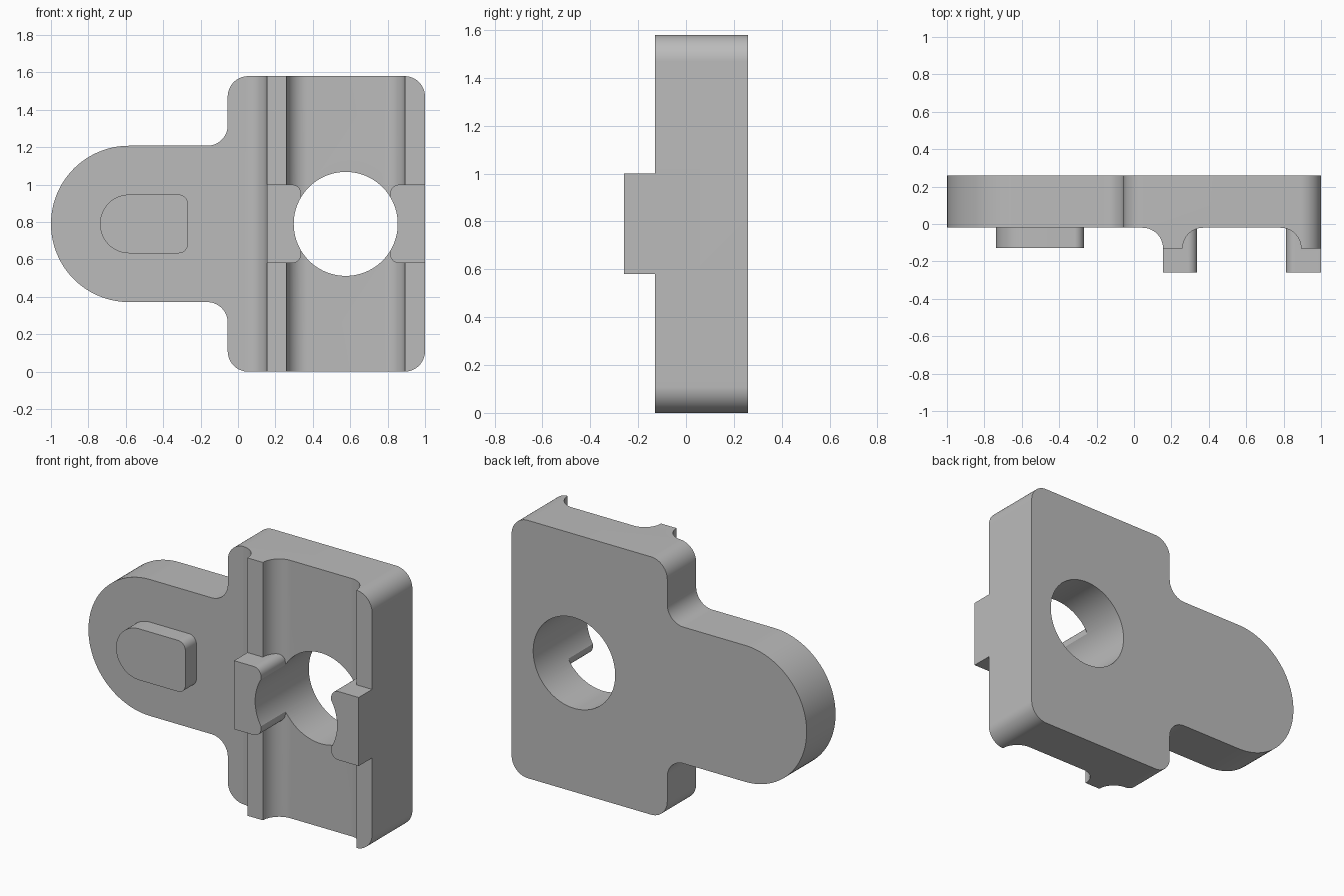
import bpy, bmesh
from math import pi, sin, cos
from mathutils import Vector

cube = bpy.data.objects.get("Cube")
if cube:
    bpy.data.objects.remove(cube, do_unlink=True)

grey = bpy.data.materials.new("mid grey")
grey.use_nodes = True
colour = (0.5, 0.5, 0.5, 1)
grey.diffuse_color = colour
grey.node_tree.nodes["Principled BSDF"].inputs["Base Color"].default_value = colour

MID = 0.79      # height of the centre line
BACK, FLOOR, RAIL, LUG = 0.26, -0.02, -0.13, -0.26   # depth levels


def fillet(corners, steps=24):
    """Round each (x, y, radius) corner of a polygon."""
    out = []
    for i, (x, y, r) in enumerate(corners):
        p = Vector((x, y))
        if r == 0:
            out.append(p)
            continue
        a = (Vector(corners[i - 1][:2]) - p).normalized()
        b = (Vector(corners[(i + 1) % len(corners)][:2]) - p).normalized()
        centre = p + (a + b) * r      # all corners are right angles
        for k in range(steps + 1):
            t = pi / 2 * k / steps
            out.append(centre - b * r * cos(t) - a * r * sin(t))
    return out


def prism(name, corners, low, high, axis="Y"):
    """Extrude a filleted outline along Y (outline in x, z) or Z (outline in x, y)."""
    bm = bmesh.new()
    place = (lambda p: (p.x, low, p.y)) if axis == "Y" else (lambda p: (p.x, p.y, low))
    face = bm.faces.new([bm.verts.new(place(p)) for p in fillet(corners)])
    top = bmesh.ops.extrude_face_region(bm, geom=[face])["geom"]
    shift = Vector((0, high - low, 0)) if axis == "Y" else Vector((0, 0, high - low))
    bmesh.ops.translate(bm, vec=shift, verts=[v for v in top if isinstance(v, bmesh.types.BMVert)])
    bmesh.ops.remove_doubles(bm, verts=bm.verts, dist=1e-5)
    bmesh.ops.recalc_face_normals(bm, faces=bm.faces)
    mesh = bpy.data.meshes.new(name)
    bm.to_mesh(mesh)
    bm.free()
    mesh.materials.append(grey)
    obj = bpy.data.objects.new(name, mesh)
    bpy.context.collection.objects.link(obj)
    return obj


def combine(target, tool, operation):
    mod = target.modifiers.new(tool.name, "BOOLEAN")
    mod.operation, mod.solver, mod.object = operation, "EXACT", tool
    bpy.context.view_layer.objects.active = target
    bpy.ops.object.modifier_apply(modifier=mod.name)
    bpy.data.objects.remove(tool, do_unlink=True)


def box(x0, x1, half, left_r, right_r):
    return [(x0, MID - half, left_r), (x1, MID - half, right_r),
            (x1, MID + half, right_r), (x0, MID + half, left_r)]


# Plate with rounded tongue, as deep as the rails
R, H, T = 0.11, 0.79, 0.418
half_outline = [(1, -H, R), (1, H, R), (-0.055, H, R), (-0.055, T, R), (-1, T, T - 0.0005)]
outline = half_outline[1:] + [(x, -z, r) for x, z, r in reversed(half_outline[1:])]
body = prism("mounting_plate", [(x, z + MID, r) for x, z, r in outline], RAIL, BACK)

# Cut the front down to the floor, leaving two filleted rails
combine(body, prism("tongue_cutter", [(-1.2, -0.5, 0), (0.155, -0.5, 0),
        (0.155, FLOOR, R), (-1.2, FLOOR, 0)], -0.2, 1.8, "Z"), "DIFFERENCE")
combine(body, prism("channel_cutter", [(0.26, -0.5, 0), (0.893, -0.5, 0),
        (0.893, FLOOR, R), (0.26, FLOOR, R)], -0.2, 1.8, "Z"), "DIFFERENCE")

# Two lugs on the rails and a raised pad on the tongue
combine(body, prism("inner_lug", box(0.155, 0.338, 0.21, 0, 0.05), LUG, 0.05), "UNION")
combine(body, prism("outer_lug", box(0.813, 1, 0.21, 0.05, 0), LUG, 0.05), "UNION")
combine(body, prism("tongue_pad", box(-0.738, -0.268, 0.157, 0.1565, 0.05), -0.127, 0.05), "UNION")

# Round through hole, which also trims the lugs
combine(body, prism("hole_cutter", box(0.298, 0.854, 0.278, 0.278, 0.278), -0.6, 0.6), "DIFFERENCE")

bpy.ops.object.select_all(action="DESELECT")
body.select_set(True)
bpy.context.view_layer.objects.active = body
bpy.ops.object.shade_smooth_by_angle(angle=pi / 6)
